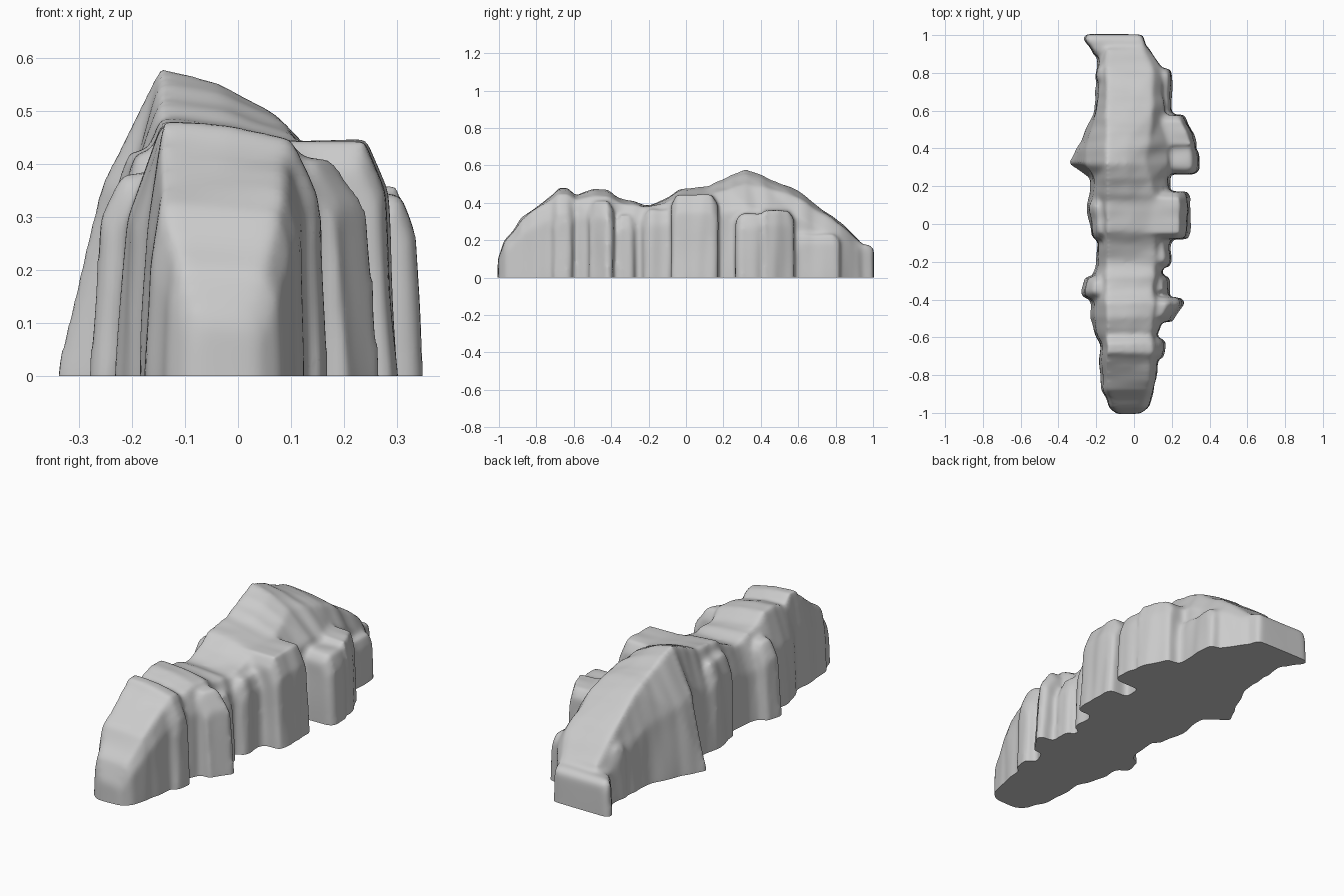
import bpy, bmesh
from mathutils import Vector, noise

FLOOR = -0.08      # shells start below ground and are trimmed flat later

old = bpy.data.objects.get("Cube")
if old:
    bpy.data.objects.remove(old, do_unlink=True)

stone = bpy.data.materials.new("pale grey stone")
stone.use_nodes = True
grey = (0.6, 0.6, 0.6, 1)
stone.diffuse_color = grey
stone.node_tree.nodes["Principled BSDF"].inputs["Base Color"].default_value = grey

bm = bmesh.new()


def loft(rings):
    """Closed shell through a list of equal-length point rings."""
    loops = [[bm.verts.new(p) for p in ring] for ring in rings]
    for a, b in zip(loops, loops[1:]):
        for i in range(len(a)):
            j = (i + 1) % len(a)
            bm.faces.new((a[i], a[j], b[j], b[i]))
    bm.faces.new(loops[0])
    bm.faces.new(loops[-1])


def section(y, foot_l, top_r, foot_r, z_l):
    """Cross-section of the ridge: steep flanks under a domed crest.
    The higher the crest, the more it tilts down to the right."""
    top_l = max(foot_l * 0.85, -0.145)
    z_r = z_l - max(z_l - 0.36, 0.03) * 0.35
    mid_l = max(foot_l + (top_l - foot_l) * 0.25, -0.26)
    mid_r = foot_r + (top_r - foot_r) * 0.12
    crest = (top_l + top_r) / 2, z_l * 0.7 + z_r * 0.3
    pts = [(foot_l, FLOOR), (foot_l, 0), (mid_l, z_l * 0.62), (top_l, z_l), crest,
           (top_r, z_r), (mid_r, z_r * 0.75), (foot_r, 0), (foot_r, FLOOR)]
    return [(x, y, z) for x, z in pts]


def buttress(y0, y1, out0, out1, shoulder, height):
    """Side slab with rounded ends; out0/out1 are its foot at either end."""
    rings = []
    round_off = min(0.03, (y1 - y0) / 4)
    for y, out, tall in ((y0, out0 * 0.95, height * 0.88), (y0 + round_off, out0, height),
                         (y1 - round_off, out1, height), (y1, out1 * 0.95, height * 0.88)):
        top = out * shoulder
        pts = [(0, FLOOR), (0, tall), (top, tall),
               ((top + out * 2) / 3, tall * 0.78), (out, 0), (out, FLOOR)]
        rings.append([(x, y, z) for x, z in pts])
    loft(rings)


# Main ridge, front to back: y, left foot, right crest, right foot, height
loft([section(*row) for row in (
    (-1.005, -.09, .02, .04, .1),
    (-.97, -.13, .05, .08, .2),
    (-.88, -.17, .08, .11, .32),
    (-.78, -.18, .09, .12, .395),
    (-.71, -.18, .09, .13, .45),
    (-.68, -.18, .1, .16, .49),
    (-.635, -.18, .1, .16, .49),
    (-.59, -.21, .09, .12, .44),
    (-.5, -.23, .1, .16, .48),
    (-.42, -.23, .11, .16, .47),
    (-.37, -.24, .1, .13, .43),
    (-.2, -.2, .11, .16, .385),
    (-.1, -.19, .11, .19, .43),
    (-.04, -.22, .12, .2, .475),
    (.12, -.24, .11, .19, .49),
    (.24, -.23, .09, .19, .545),
    (.32, -.35, .06, .2, .58),
    (.44, -.28, .08, .2, .535),
    (.6, -.21, .1, .17, .465),
    (.82, -.2, .1, .15, .295),
    (.93, -.19, .05, .08, .2),
)])

# Slabs standing out from the flanks
for slab in (
    (-.71, -.61, .165, .17, .8, .38),
    (-.52, -.39, .22, .27, .66, .41),
    (-.37, -.28, .195, .19, .8, .34),
    (-.23, -.06, .2, .2, .8, .36),
    (-.08, .17, .3, .3, .8, .445),
    (.265, .42, .35, .345, .88, .345),
    (.39, .58, .34, .28, .9, .36),
    (.56, .82, .2, .2, .9, .23),
    (-.39, -.28, -.28, -.27, .78, .38),
    (-.08, .13, -.23, -.25, .82, .42),
    (.75, .84, -.21, -.2, .9, .26),
    (.89, 1.005, -.23, -.27, .92, .175),
    (.85, 1.005, .09, .05, .9, .175),
):
    buttress(*slab)

bmesh.ops.recalc_face_normals(bm, faces=bm.faces)
mesh = bpy.data.meshes.new("rock_ridge")
bm.to_mesh(mesh)
bm.free()
ridge = bpy.data.objects.new("rock_ridge", mesh)
bpy.context.collection.objects.link(ridge)

# Fuse the shells and wear down the edges
fuse = ridge.modifiers.new("fuse", 'REMESH')
fuse.mode = 'VOXEL'
fuse.voxel_size = 0.012
wear = ridge.modifiers.new("wear", 'SMOOTH')
wear.factor = 0.5
wear.iterations = 12
graph = bpy.context.evaluated_depsgraph_get()
worn = bpy.data.meshes.new_from_object(ridge.evaluated_get(graph))
ridge.modifiers.clear()
ridge.data = worn

# Flutes and strata that run across the ridge
bm = bmesh.new()
bm.from_mesh(worn)
bm.normal_update()
moves = []
for v in bm.verts:
    p = v.co
    grain = noise.noise(Vector((p.x * 3, p.y * 16, p.z * 2)))
    broad = noise.noise(Vector((p.x * 4 + 7, p.y * 6, p.z * 4)))
    moves.append(v.normal * (grain * 0.007 + broad * 0.005))
for v, move in zip(bm.verts, moves):
    v.co += move

# Flat underside
cut = bmesh.ops.bisect_plane(bm, geom=bm.verts[:] + bm.edges[:] + bm.faces[:],
                             plane_co=(0, 0, 0), plane_no=(0, 0, 1), clear_inner=True)
rim = [e for e in cut["geom_cut"] if isinstance(e, bmesh.types.BMEdge)]
bmesh.ops.holes_fill(bm, edges=rim, sides=0)
bmesh.ops.recalc_face_normals(bm, faces=bm.faces)
bm.to_mesh(worn)
bm.free()

worn.materials.clear()
worn.materials.append(stone)
bpy.context.view_layer.objects.active = ridge
ridge.select_set(True)
bpy.ops.object.shade_smooth_by_angle(angle=0.9)
